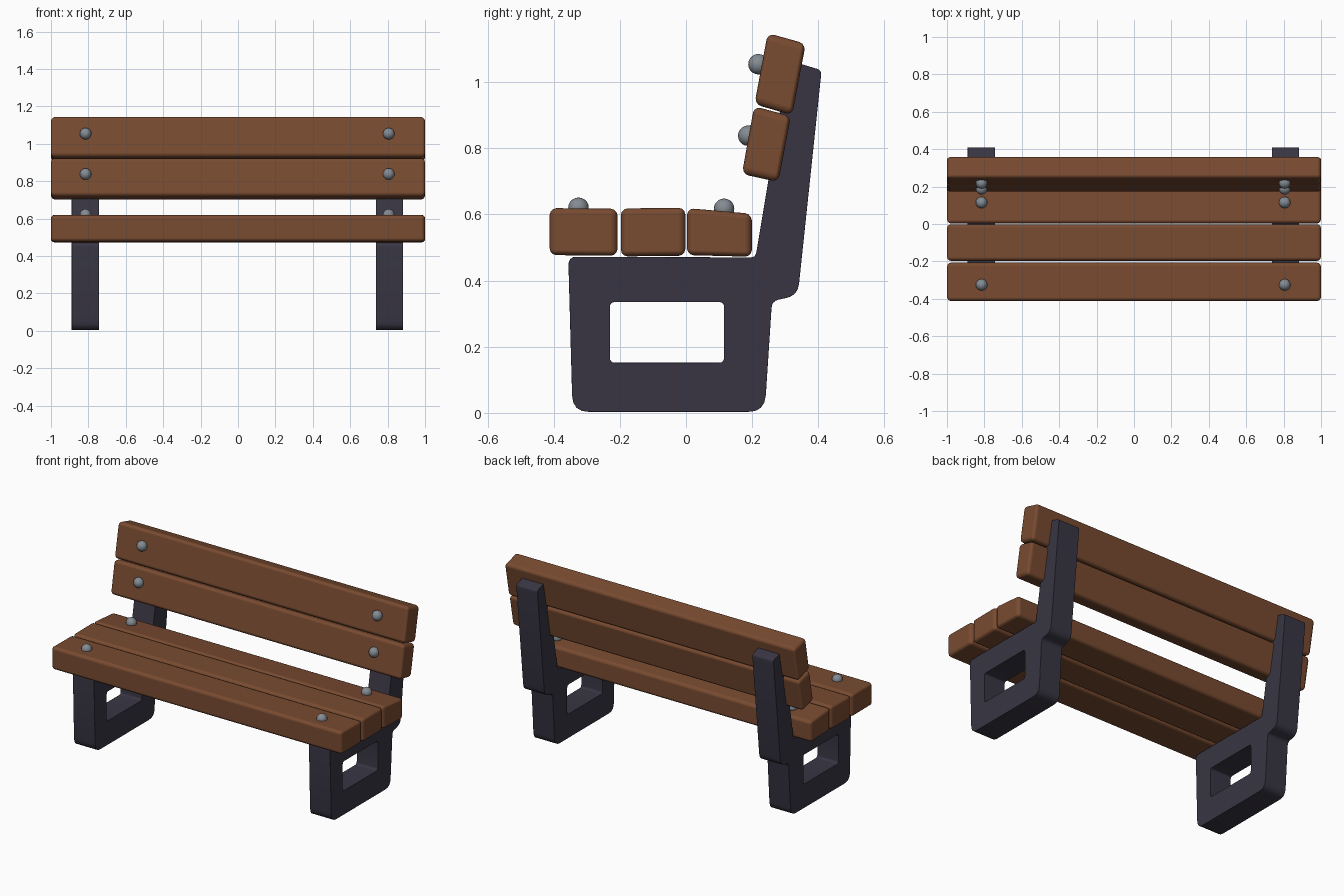
import bpy
import bmesh
from math import radians
from mathutils import Vector, Matrix

if "Cube" in bpy.data.objects:
    bpy.data.objects.remove(bpy.data.objects["Cube"])


def material(name, rgb):
    mat = bpy.data.materials.new(name)
    mat.use_nodes = True
    mat.diffuse_color = (*rgb, 1)
    mat.node_tree.nodes["Principled BSDF"].inputs["Base Color"].default_value = (*rgb, 1)
    return mat


WOOD = material("brown wood", (0.19, 0.07, 0.03))
IRON = material("dark iron", (0.04, 0.036, 0.056))
STEEL = material("grey steel", (0.23, 0.26, 0.29))


def finish(name, bm, mat, bevel=0):
    bmesh.ops.recalc_face_normals(bm, faces=bm.faces)
    mesh = bpy.data.meshes.new(name)
    bm.to_mesh(mesh)
    bm.free()
    mesh.materials.append(mat)
    mesh.shade_smooth()
    obj = bpy.data.objects.new(name, mesh)
    bpy.context.collection.objects.link(obj)
    if bevel:
        mod = obj.modifiers.new("soft edges", 'BEVEL')
        mod.width = bevel
        mod.segments = 3
        mod.limit_method = 'ANGLE'
        mod.angle_limit = radians(35)
        mod.harden_normals = True
    return obj


def rounded(corners, steps=4):
    """Round each (y, z, radius) corner of a closed outline."""
    pts = []
    for i, (y, z, r) in enumerate(corners):
        p = Vector((y, z))
        a = Vector(corners[i - 1][:2]) - p
        b = Vector(corners[(i + 1) % len(corners)][:2]) - p
        a, b = p + a.normalized() * r, p + b.normalized() * r
        for s in range(steps + 1):
            t = s / steps
            pts.append(a * (1 - t) ** 2 + p * 2 * t * (1 - t) + b * t * t)
    return pts


def extrude_outlines(name, outlines, x0, x1, mat, bevel):
    """Fill side outlines (later ones are holes) and extrude along x."""
    bm = bmesh.new()
    for pts in outlines:
        vs = [bm.verts.new((x0, p[0], p[1])) for p in pts]
        for i, v in enumerate(vs):
            bm.edges.new((vs[i - 1], v))
    bmesh.ops.triangle_fill(bm, use_beauty=True, edges=bm.edges[:], normal=(1, 0, 0))
    out = bmesh.ops.extrude_face_region(bm, geom=bm.faces[:])
    moved = [g for g in out["geom"] if isinstance(g, bmesh.types.BMVert)]
    bmesh.ops.translate(bm, verts=moved, vec=(x1 - x0, 0, 0))
    return finish(name, bm, mat, bevel)


# Iron end frames: leg block with a window and a leaning back post
frame = rounded([
    (-0.356, 0.472, 0.025), (-0.343, 0.003, 0.05), (0.238, 0.003, 0.05),
    (0.26, 0.338, 0.02), (0.338, 0.355, 0.035), (0.41, 1.036, 0.015),
    (0.31, 1.066, 0.015), (0.21, 0.47, 0.015)])
window = rounded([(-0.23, 0.152, 0.015), (0.115, 0.152, 0.015),
                  (0.115, 0.335, 0.015), (-0.23, 0.335, 0.015)])
for side, x in (("left", 0.81), ("right", -0.816)):
    extrude_outlines(side + "_frame", [frame, window], x - 0.073, x + 0.073, IRON, 0.009)

# Wooden planks
planks = {
    "front_seat_plank": [(-0.412, 0.477), (-0.207, 0.475), (-0.207, 0.617), (-0.412, 0.619)],
    "middle_seat_plank": [(-0.197, 0.473), (-0.002, 0.475), (-0.002, 0.62), (-0.197, 0.618)],
    "rear_seat_plank": [(0.003, 0.477), (0.199, 0.472), (0.199, 0.602), (0.003, 0.619)],
    "lower_back_plank": [(0.169, 0.722), (0.279, 0.698), (0.317, 0.897), (0.206, 0.927)],
    "upper_back_plank": [(0.207, 0.933), (0.321, 0.9), (0.362, 1.116), (0.247, 1.148)],
}
for name, quad in planks.items():
    extrude_outlines(name, [quad], -1, 1, WOOD, 0.02)

# Domed bolts through the planks
bolts = {"front_seat": (-0.325, 0.62), "rear_seat": (0.115, 0.617),
         "lower_back": (0.188, 0.838), "upper_back": (0.219, 1.054)}
for name, (y, z) in bolts.items():
    for side, x in (("left", 0.806), ("right", -0.815)):
        bm = bmesh.new()
        bmesh.ops.create_uvsphere(bm, u_segments=16, v_segments=10, radius=0.031,
                                  matrix=Matrix.Translation((x, y, z)))
        finish(f"{side}_{name}_bolt", bm, STEEL)
